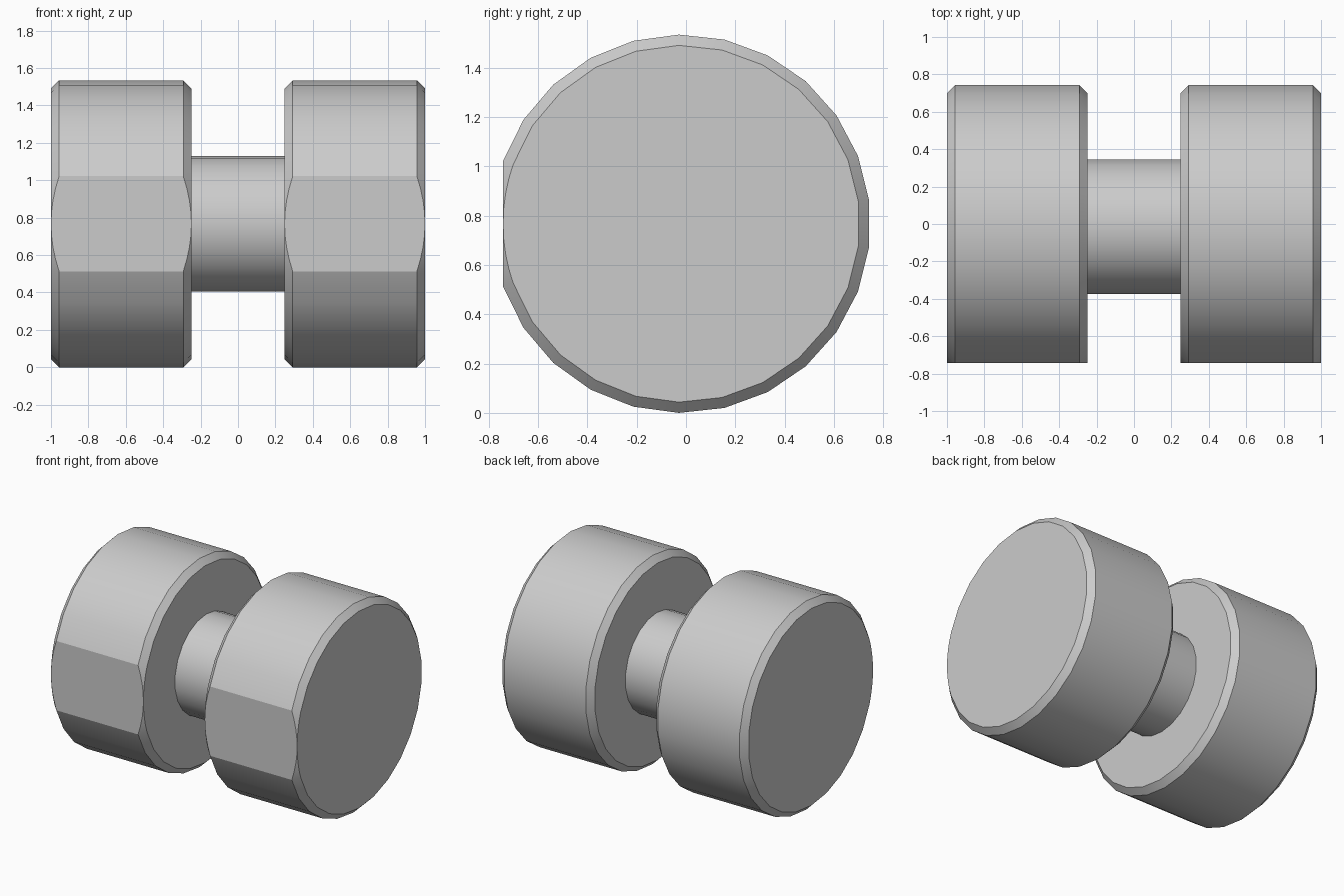
import bpy
import bmesh
from math import sin, cos, asin, radians, tau

cube = bpy.data.objects.get("Cube")
if cube:
    bpy.data.objects.remove(cube, do_unlink=True)

RADIUS = 0.767        # drum radius
FLAT = 0.7235         # distance from the axis to the front flat
AXIS_Y, AXIS_Z = -0.0185, 0.767
INNER, OUTER = 0.249, 1.0

grey = bpy.data.materials.new("plain grey")
grey.use_nodes = True
grey.diffuse_color = (0.6, 0.6, 0.6, 1)
grey.node_tree.nodes["Principled BSDF"].inputs["Base Color"].default_value = (0.6, 0.6, 0.6, 1)


def finish(name, bm):
    bmesh.ops.remove_doubles(bm, verts=bm.verts, dist=0.0005)
    bmesh.ops.recalc_face_normals(bm, faces=bm.faces)
    mesh = bpy.data.meshes.new(name)
    bm.to_mesh(mesh)
    bm.free()
    mesh.materials.append(grey)
    obj = bpy.data.objects.new(name, mesh)
    bpy.context.collection.objects.link(obj)
    bpy.ops.object.select_all(action="DESELECT")
    obj.select_set(True)
    bpy.context.view_layer.objects.active = obj
    bpy.ops.object.shade_smooth_by_angle(angle=radians(24))


def loft(name, rings):
    """Skin closed rings of (x, y, z) points and cap both ends."""
    bm = bmesh.new()
    loops = [[bm.verts.new(p) for p in ring] for ring in rings]
    n = len(loops[0])
    for a, b in zip(loops, loops[1:]):
        for i in range(n):
            j = (i + 1) % n
            bm.faces.new((a[i], a[j], b[j], b[i]))
    bm.faces.new(loops[0])
    bm.faces.new(loops[-1])
    finish(name, bm)


# Angles are measured from the front: a finely split flat, then the round arc
half = asin((RADIUS ** 2 - FLAT ** 2) ** 0.5 / RADIUS)
FLAT_STEPS, ARC_STEPS = 8, 23
angles = [-half + 2 * half * i / FLAT_STEPS for i in range(FLAT_STEPS)]
angles += [half + (tau - 2 * half) * i / ARC_STEPS for i in range(ARC_STEPS)]


def drum(name, side):
    def point(x, r, a):
        return (side * x, AXIS_Y - r * cos(a), AXIS_Z + r * sin(a))

    # Rim radius is cut down along the flat, so the chamfer fades out there
    rim = [min(RADIUS, FLAT / max(cos(a), 0.01)) for a in angles]
    rings = [
        [point(INNER, FLAT, a) for a in angles],
        [point(INNER + r - FLAT, r, a) for r, a in zip(rim, angles)],
        [point(OUTER - r + FLAT, r, a) for r, a in zip(rim, angles)],
        [point(OUTER, FLAT, a) for a in angles],
    ]
    loft(name, rings)


# Two chamfered drums with a flat on the front
drum("left_drum", 1)
drum("right_drum", -1)

# Round shaft joining the drums
SIDES = 22
loft("shaft", [[(x, -0.014 + 0.363 * sin(tau * i / SIDES),
                 AXIS_Z + 0.363 * cos(tau * i / SIDES)) for i in range(SIDES)]
               for x in (-INNER - 0.01, INNER + 0.01)])
